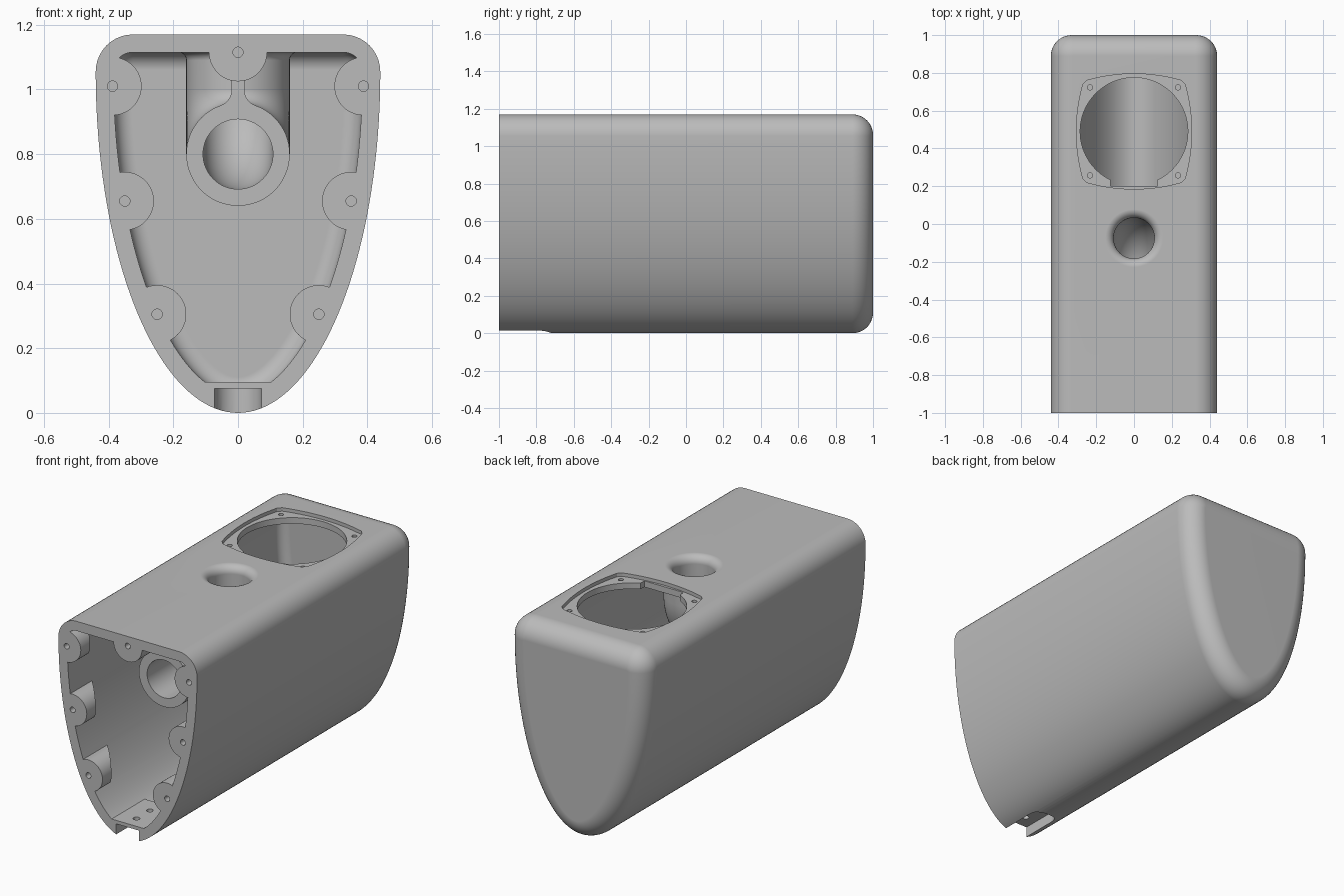
import bpy, bmesh, math
from mathutils import Vector

if "Cube" in bpy.data.objects:
    bpy.data.objects.remove(bpy.data.objects["Cube"])

grey = bpy.data.materials.new("light_grey")
grey.diffuse_color = (0.5, 0.5, 0.5, 1)
grey.use_nodes = True
grey.node_tree.nodes["Principled BSDF"].inputs["Base Color"].default_value = grey.diffuse_color


def make(name, rings):
    """Closed solid skinned through equal-length rings of points."""
    bm = bmesh.new()
    rows = [[bm.verts.new(p) for p in ring] for ring in rings]
    n = len(rows[0])
    for a, b in zip(rows, rows[1:]):
        for i in range(n):
            j = (i + 1) % n
            bm.faces.new((a[i], a[j], b[j], b[i]))
    bm.faces.new(rows[0])
    bm.faces.new(rows[-1])
    bmesh.ops.recalc_face_normals(bm, faces=bm.faces)
    me = bpy.data.meshes.new(name)
    bm.to_mesh(me)
    bm.free()
    me.materials.append(grey)
    ob = bpy.data.objects.new(name, me)
    bpy.context.collection.objects.link(ob)
    return ob


def along_y(name, pts, y0, y1):
    return make(name, [[(x, y, z) for x, z in pts] for y in (y0, y1)])


def along_z(name, pts, z0, z1):
    return make(name, [[(x, y, z) for x, y in pts] for z in (z0, z1)])


def circle(cx, cy, r, n=32):
    return [(cx + r * math.cos(2 * math.pi * i / n), cy + r * math.sin(2 * math.pi * i / n))
            for i in range(n)]


def cut(target, cutter):
    mod = target.modifiers.new("cut", 'BOOLEAN')
    mod.operation, mod.solver, mod.object = 'DIFFERENCE', 'EXACT', cutter
    bpy.context.view_layer.objects.active = target
    bpy.ops.object.modifier_apply(modifier=mod.name)
    bpy.data.objects.remove(cutter)


# Cross-section: half ellipse below, flat top with rounded corners, inset by d
W, H, TOP, R = 0.44, 1.055, 1.17, 0.115


def section(d):
    half = []
    for i in range(41):
        t = math.radians(-90 + 90 * i / 40)
        nrm = Vector((math.cos(t) / W, math.sin(t) / H)).normalized()
        half.append((W * math.cos(t) - nrm.x * d, H + H * math.sin(t) - nrm.y * d))
    for i in range(1, 11):
        t = math.radians(9 * i)
        half.append((W - R + (R - d) * math.cos(t), TOP - R + (R - d) * math.sin(t)))
    return half + [(-x, z) for x, z in reversed(half[1:])]


def rounded_end(name, front, back, d0, r):
    steps = [(front, d0)]
    for i in range(11):
        a = math.radians(9 * i)
        steps.append((back - r + r * math.sin(a), d0 + r * (1 - math.cos(a))))
    return make(name, [[(x, y, z) for x, z in section(d)] for y, d in steps])


body = rounded_end("housing", -1, 1, 0, 0.11)
cavity = rounded_end("cavity", -1.05, 0.94, 0.055, 0.055)

# Screw bosses around the opening, their back ends sloping out to the wall
screws = [(0, 1.115)] + [(s * x, z) for s in (-1, 1)
                         for x, z in ((0.388, 1.01), (0.35, 0.655), (0.25, 0.305))]
for x, z in screws:
    out = Vector((x, z - 0.6 if x == 0 else 0)).normalized()
    ring = circle(x, z, 0.09, 48)
    back = [(px, -0.82 + 1.1 * ((px - x) * out.x + (pz - z) * out.y), pz) for px, pz in ring]
    cut(cavity, make("boss", [[(px, -1.1, pz) for px, pz in ring], back]))

# Floor pad behind the front lip
cut(cavity, along_y("floor_pad", [(-0.25, -0.1), (0.25, -0.1), (0.25, 0.095), (-0.25, 0.095)],
                    -1.1, -0.7))

# Elbow duct from the top hole round to the front
PY, PZ, BEND, MOUTH = -0.075, 0.8, 0.2, -0.67


def elbow(name, y0, r, top, flare):
    path = [(y0, PZ, 0, r)]
    for i in range(17):
        a = math.pi / 2 * i / 16
        path.append((PY - BEND + BEND * math.sin(a), PZ + BEND - BEND * math.cos(a), a, r))
    for i in range(11):
        a = math.pi / 2 * i / 10
        path.append((PY, top - flare + flare * math.sin(a), math.pi / 2,
                     r + flare * (1 - math.cos(a))))
    path.append((PY, top + 0.05, math.pi / 2, r + flare))
    return make(name, [[(u, y - v * math.sin(a), z + v * math.cos(a))
                        for u, v in circle(0, 0, rad, 64)] for y, z, a, rad in path])


cut(cavity, elbow("duct_outside", MOUTH, 0.16, 1.115, 0.025))

# Rib joining the duct to the ceiling, with filleted feet
side = [(0.02, 1.2)]
end = math.atan2(-0.198, -0.07) + 2 * math.pi
for i in range(9):
    a = math.pi + (end - math.pi) * i / 8
    side.append((0.07 + 0.05 * math.cos(a), 0.998 + 0.05 * math.sin(a)))
side.append((0.045, 0.93))
cut(cavity, along_y("rib", side + [(-x, z) for x, z in reversed(side)], MOUTH, -0.2))

cut(body, cavity)
cut(body, elbow("duct_bore", -0.75, 0.108, TOP, 0.045))

# Front screw holes
for x, z in screws:
    cut(body, along_y("screw_hole", circle(x, z, 0.016, 20), -1.1, -0.9))

# Speaker seat: bowed square recess, round opening with a notch, four screw holes
CY = 0.49
edge = [(0.25 * k / 8, 0.27 + 0.035 * (1 - (k / 8) ** 2)) for k in range(-8, 9)]
seat = []
for q in range(4):
    c, s = (1, 0, -1, 0)[q], (0, -1, 0, 1)[q]
    seat += [(c * x - -s * y * -1, CY + s * x + c * y) for x, y in edge]
cut(body, along_z("seat_recess", seat, 1.15, 1.25))

a0 = math.asin(0.125 / 0.285)
opening = [(0.285 * math.sin(a0 + (2 * math.pi - 2 * a0) * i / 72),
            CY - 0.285 * math.cos(a0 + (2 * math.pi - 2 * a0) * i / 72)) for i in range(73)]
opening += [(-0.125, 0.2), (0.125, 0.2)]
cut(body, along_z("speaker_opening", opening, 1.0, 1.25))
for sx in (-1, 1):
    for sy in (-1, 1):
        cut(body, along_z("seat_hole", circle(sx * 0.233, CY + sy * 0.233, 0.014, 16), 1.12, 1.25))

# Cable slot under the front lip, with a rounded end and two small holes above
slot = [(-0.073, -1.1), (0.073, -1.1)]
slot += [(0.073 * math.cos(math.pi * i / 16), -0.79 + 0.073 * math.sin(math.pi * i / 16))
         for i in range(17)]
cut(body, along_z("cable_slot", slot, -0.1, 0.075))
for y in (-0.92, -0.8):
    cut(body, along_z("cable_hole", circle(0, y, 0.018, 20), 0.05, 0.15))

# Smooth curved surfaces, keep machined edges crisp
bpy.ops.object.select_all(action='DESELECT')
body.select_set(True)
bpy.context.view_layer.objects.active = body
bpy.ops.object.shade_smooth_by_angle(angle=math.radians(30))
weighted = body.modifiers.new("weighted_normals", 'WEIGHTED_NORMAL')
weighted.keep_sharp = True
